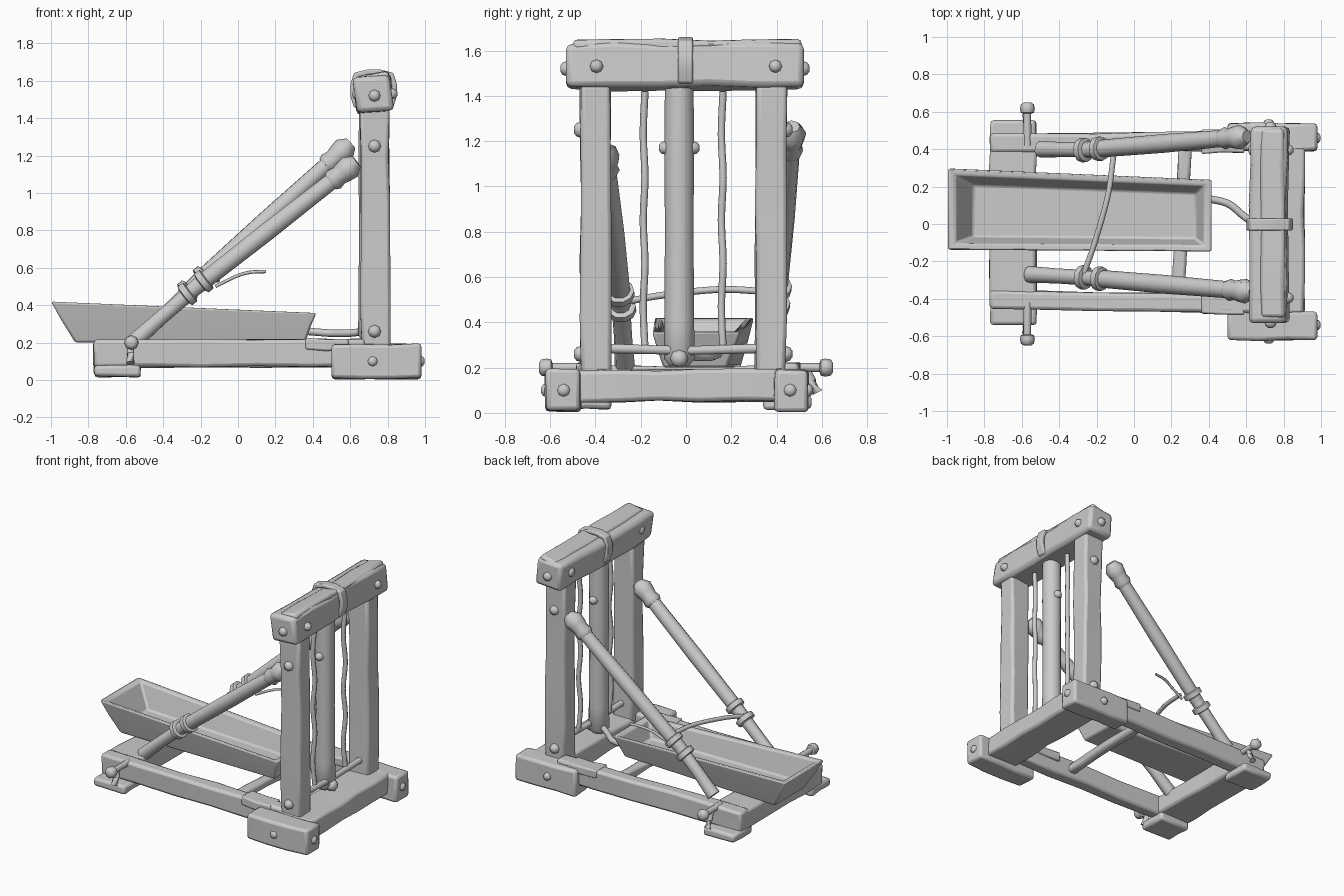
import bpy, bmesh, math, random
from mathutils import Vector

if "Cube" in bpy.data.objects:
    bpy.data.objects.remove(bpy.data.objects["Cube"])

random.seed(4)
wood = bpy.data.materials.new("weathered grey")
wood.diffuse_color = (0.6, 0.6, 0.6, 1)
wood.use_nodes = True
wood.node_tree.nodes["Principled BSDF"].inputs["Base Color"].default_value = wood.diffuse_color


def finish(name, bm, bevel=0.0, angle=40):
    bmesh.ops.recalc_face_normals(bm, faces=bm.faces[:])
    me = bpy.data.meshes.new(name)
    bm.to_mesh(me)
    bm.free()
    me.materials.append(wood)
    ob = bpy.data.objects.new(name, me)
    bpy.context.collection.objects.link(ob)
    if bevel:
        mod = ob.modifiers.new("worn_edges", 'BEVEL')
        mod.width, mod.segments = bevel, 2
        mod.limit_method, mod.angle_limit = 'ANGLE', math.radians(40)
    bpy.ops.object.select_all(action='DESELECT')
    ob.select_set(True)
    bpy.context.view_layer.objects.active = ob
    bpy.ops.object.shade_smooth_by_angle(angle=math.radians(angle))
    return ob


def loft(name, sections, bevel=0.0, angle=40):
    """Skin a list of equal-length closed rings and cap both ends."""
    bm = bmesh.new()
    rings = [[bm.verts.new(p) for p in s] for s in sections]
    n = len(rings[0])
    for r, s in zip(rings, rings[1:]):
        for i in range(n):
            bm.faces.new((r[i], r[(i + 1) % n], s[(i + 1) % n], s[i]))
    bm.faces.new(rings[0])
    bm.faces.new(rings[-1][::-1])
    return finish(name, bm, bevel, angle)


def timber(name, a, b, w, h, bevel=0.018, wobble=0.006, cuts=5, side=None):
    """Rough-hewn square beam from a to b, w along side and h across it."""
    a, b = Vector(a), Vector(b)
    d = (b - a).normalized()
    u = Vector(side) if side else (Vector((1, 0, 0)) if abs(d.z) > .9 else d.cross((0, 0, 1)))
    u = (u - d * u.dot(d)).normalized()
    v = d.cross(u)
    rings = []
    for i in range(cuts + 1):
        c = a.lerp(b, i / cuts)
        rings.append([c + u * (su * w / 2 + random.uniform(-wobble, wobble))
                      + v * (sv * h / 2 + random.uniform(-wobble, wobble))
                      for su, sv in ((-1, -1), (1, -1), (1, 1), (-1, 1))])
    return loft(name, rings, bevel)


def pole(name, pts, radii, sides=10):
    """Round pole following pts with a radius for each point."""
    pts = [Vector(p) for p in pts]
    rings = []
    for i, p in enumerate(pts):
        d = (pts[min(i + 1, len(pts) - 1)] - pts[max(i - 1, 0)]).normalized()
        ref = Vector((0, 0, 1)) if abs(d.z) < .9 else Vector((1, 0, 0))
        u = d.cross(ref).normalized()
        v = d.cross(u)
        rings.append([p + (u * math.cos(t) + v * math.sin(t)) * radii[i]
                      for t in (2 * math.pi * k / sides for k in range(sides))])
    return loft(name, rings, angle=50)


def rope(name, pts, r, steps=6):
    """Thin rope smoothed through pts."""
    p = [Vector(q) for q in pts]
    p = [2 * p[0] - p[1]] + p + [2 * p[-1] - p[-2]]
    out = []
    for i in range(1, len(p) - 2):
        for k in range(steps):
            t = k / steps
            out.append(.5 * (2 * p[i] + (p[i + 1] - p[i - 1]) * t
                             + (2 * p[i - 1] - 5 * p[i] + 4 * p[i + 1] - p[i + 2]) * t * t
                             + (3 * p[i] - p[i - 1] - 3 * p[i + 1] + p[i + 2]) * t ** 3))
    out.append(p[-2])
    return pole(name, out, [r] * len(out), 8)


def bolt(name, at, direction, r=0.03, out=0.03):
    """Rounded peg head sticking out of a surface."""
    a, d = Vector(at), Vector(direction)
    pole(name, [a - d * .02, a, a + d * out * .6, a + d * out], [r, r, r * .85, r * .4], 8)


# Base frame: rails, cross beams and feet
timber("front_rail", (-.77, -.405, .14), (.68, -.425, .145), .10, .145)
timber("back_rail", (-.77, .43, .14), (.68, .445, .145), .10, .145)
timber("left_cross_beam", (-.645, -.45, .135), (-.645, .48, .135), .25, .14)
timber("rear_cross_beam", (.785, -.48, .12), (.785, .42, .12), .25, .14)
timber("middle_crossbar", (.235, -.40, .14), (.275, .42, .14), .07, .06)
for side, y0, y1 in (("front", -.62, -.465), ("back", .39, .54)):
    timber(side + "_rear_foot", (.5, (y0 + y1) / 2, .1), (.98, (y0 + y1) / 2, .1), y1 - y0, .185, cuts=3)
for side, y0, y1 in (("front", -.54, -.33), ("back", .34, .555)):
    timber(side + "_left_foot", (-.645, y0, .05), (-.645, y1, .05), .245, .065, cuts=2)
for side, y in (("front", -.42), ("back", .44)):
    timber(side + "_rail_splice", (.36, y, .19), (.59, y, .19), .125, .06, cuts=2, bevel=.01)

# Uprights, swing arm and top beam
timber("front_post", (.735, -.40, .16), (.73, -.40, 1.45), .155, .135)
timber("back_post", (.735, .375, .16), (.73, .375, 1.45), .155, .135)
pole("swing_arm", [(.71, -.03, z) for z in (.21, .24, .4, .8, 1.2, 1.45)],
     [.045, .068, .066, .063, .066, .063], 12)
timber("top_beam", (.725, -.53, 1.53), (.725, .52, 1.53), .195, .19, wobble=.008,
       side=(1, 0, .12), bevel=.025)
timber("top_cap", (.745, -.50, 1.615), (.74, .51, 1.615), .13, .05, side=(1, 0, .2), bevel=.02)

# Strap around the top beam
bm = bmesh.new()
loops = []
for i in range(12):
    t = 2 * math.pi * (i + .5) / 12
    c, s = math.cos(t), math.sin(t)
    k = 1 / (abs(c) ** 4 + abs(s) ** 4) ** .25
    loops.append([bm.verts.new((.725 + q * k * c, y, 1.55 + (q - .015) * k * s))
                  for q, y in ((.098, -.035), (.125, -.035), (.125, .03), (.098, .03))])
for i in range(12):
    a, b = loops[i], loops[(i + 1) % 12]
    for j in range(4):
        bm.faces.new((a[j], a[(j + 1) % 4], b[(j + 1) % 4], b[j]))
finish("beam_strap", bm, .008)

# Hanging ropes and the rod that holds them
for name, y in (("front_rope", -.185), ("back_rope", .16)):
    rope(name, [(.73 + .006 * (-1) ** i, y + .004 * (-1) ** i, .28 + i * .19) for i in range(7)], .016, 3)
pole("rope_rod", [(.745, -.36, .285), (.745, 0, .275), (.745, .34, .285)], [.022, .02, .022])


# Trough: outer shell flaring upward, hollowed along the same slope
def ring(x0, x1, yl, yr, zl, zr):
    return [(x0, yl[0], zl), (x1, yr[0], zr), (x1, yr[1], zr), (x0, yl[1], zl)]


loft("trough", [
    ring(-.87, .36, (-.09, .24), (-.10, .18), .20, .20),
    ring(-.945, .39, (-.12, .275), (-.13, .215), .32, .29),
    ring(-1.0, .42, (-.14, .30), (-.15, .24), .42, .36),
    ring(-.955, .375, (-.105, .26), (-.115, .205), .415, .355),
    ring(-.86, .33, (-.07, .21), (-.08, .165), .25, .235)], .012)

# Diagonal braces: thick upper pole with collar and knob, thin lower stick
for side, low, mid, top in (("front", (-.56, -.27, .2), (-.27, -.285, .46), (.60, -.36, 1.14)),
                            ("back", (-.5, .40, .24), (-.27, .395, .475), (.57, .465, 1.235))):
    lo, m, t = Vector(low), Vector(mid), Vector(top)
    pole(side + "_brace_stick", [lo, lo.lerp(m, .5), m.lerp(t, .06)], [.045, .04, .042])
    pole(side + "_brace", [m, m.lerp(t, .1), m.lerp(t, .5), m.lerp(t, .9), t],
         [.04, .047, .05, .045, .04])
    for k, f in enumerate((0, .1)):
        pole(f"{side}_collar_{k + 1}", [m.lerp(t, f - .02), m.lerp(t, f - .015), m.lerp(t, f + .015),
                                        m.lerp(t, f + .02)], [.05, .065, .065, .05])
    pole(side + "_brace_knob", [m.lerp(t, f) for f in (.88, .9, .93, .96, 1.0, 1.04)],
         [.05, .06, .052, .06, .066, .035], 8)

# Loose ropes
rope("slack_rope", [(-.27, -.27, .49), (-.21, -.1, .52), (-.14, .15, .545), (-.11, .36, .535)], .015)
rope("rope_tail", [(-.12, .37, .50), (-.02, .38, .55), (.06, .40, .575), (.15, .41, .58)], .009)
rope("arm_rope", [(.37, .14, .26), (.50, .11, .25), (.59, .04, .25), (.68, -.02, .26)], .02)

# Locking pins on the left end
for side, s in (("front", -1), ("back", 1)):
    pole(side + "_pin", [(-.57, s * y, .2) for y in (.42, .59, .595, .615, .64, .65)],
         [.022, .02, .035, .04, .035, .018], 8)
    pole(side + "_pin_peg", [(-.575, s * .53, .2), (-.575, s * .555, .14), (-.575, s * .58, .09)],
         [.015, .02, .024], 8)

# Peg heads
for side, s, yp, yf, yb in (("front", -1, -.465, -.62, -.53), ("back", 1, .44, .54, .52)):
    for i, z in enumerate((.26, 1.25)):
        bolt(f"{side}_post_bolt_{i + 1}", (.73, yp, z), (0, s, 0), .035)
    bolt(side + "_foot_bolt", (.72, yf, .1), (0, s, 0), .028, .02)
    bolt(side + "_foot_end_bolt", (.975, yf - s * .08, .1), (1, 0, 0), .03, .022)
    bolt(side + "_beam_end_bolt", (.73, yb, 1.52), (0, s, 0), .032, .025)
    bolt(side + "_beam_face_bolt", (.822, s * .395, 1.53), (1, 0, 0))
    bolt(side + "_beam_inner_bolt", (.628, s * .395, 1.53), (-1, 0, 0), .03, .015)
    bolt(side + "_arm_bolt", (.71, -.03 + s * .06, 1.17), (0, s, 0), .03)
bolt("arm_foot_bolt", (.77, -.03, .24), (1, 0, 0), .04)
